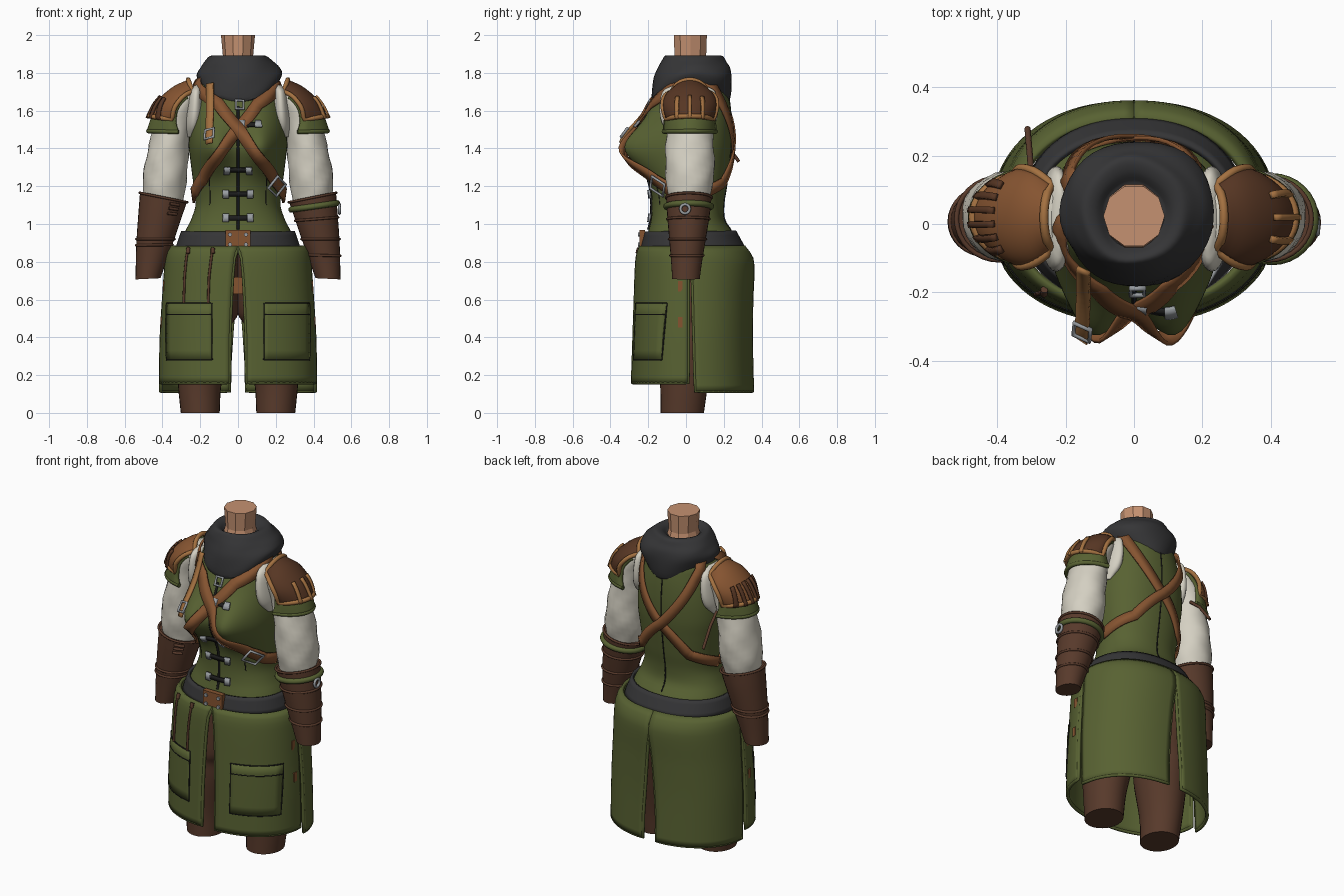
import bpy, bmesh
from math import sin, cos, pi, acos, exp, sqrt, copysign
from mathutils import Vector

cube = bpy.data.objects.get("Cube")
if cube:
    bpy.data.objects.remove(cube)


def material(name, *rgb):
    m = bpy.data.materials.new(name)
    m.use_nodes = True
    m.diffuse_color = (*rgb, 1)
    m.node_tree.nodes["Principled BSDF"].inputs["Base Color"].default_value = (*rgb, 1)
    return m


green = material("olive cloth", .097, .121, .032)
charcoal = material("charcoal cloth", .036, .036, .038)
brown = material("dark brown leather", .097, .042, .024)
leather = material("tan leather", .235, .088, .03)
trim = material("ochre trim", .37, .165, .052)
plate_brown = material("chestnut leather", .095, .037, .017)
cream = material("cream linen", .66, .63, .54)
skin = material("skin", .56, .285, .165)
silver = material("steel", .32, .34, .36)
black = material("black seam", .012, .012, .012)


# ---------- helpers ----------
def build(name, verts, faces, mat, thick=0, angle=45):
    me = bpy.data.meshes.new(name)
    me.from_pydata([tuple(v) for v in verts], [], faces)
    bm = bmesh.new()
    bm.from_mesh(me)
    bmesh.ops.remove_doubles(bm, verts=bm.verts, dist=1e-5)
    bmesh.ops.recalc_face_normals(bm, faces=bm.faces)
    bm.to_mesh(me)
    bm.free()
    me.materials.append(mat)
    ob = bpy.data.objects.new(name, me)
    bpy.context.collection.objects.link(ob)
    if thick:
        mod = ob.modifiers.new("thickness", "SOLIDIFY")
        mod.thickness, mod.offset = thick, 0
    bpy.ops.object.select_all(action="DESELECT")
    ob.select_set(True)
    bpy.context.view_layer.objects.active = ob
    if angle:
        bpy.ops.object.shade_smooth_by_angle(angle=angle * pi / 180)


def grid(name, f, nu, nv, mat, thick=0):
    verts = [f(i / nu, j / nv) for j in range(nv + 1) for i in range(nu + 1)]
    w = nu + 1
    faces = [(j * w + i, j * w + i + 1, j * w + w + i + 1, j * w + w + i)
             for j in range(nv) for i in range(nu)]
    build(name, verts, faces, mat, thick)


def tube(name, pts, r, mat, closed=False):
    cu = bpy.data.curves.new(name, "CURVE")
    cu.dimensions, cu.bevel_depth, cu.bevel_resolution = "3D", r, 2
    cu.use_fill_caps = True
    sp = cu.splines.new("POLY")
    sp.points.add(len(pts) - 1)
    for p, co in zip(sp.points, pts):
        p.co = (*co, 1)
    sp.use_cyclic_u = closed
    cu.materials.append(mat)
    bpy.context.collection.objects.link(bpy.data.objects.new(name, cu))


def box(name, center, size, mat):
    verts = [Vector(center) + Vector((x * size[0], y * size[1], z * size[2])) / 2
             for x in (-1, 1) for y in (-1, 1) for z in (-1, 1)]
    faces = [(0, 1, 3, 2), (4, 6, 7, 5), (0, 4, 5, 1), (2, 3, 7, 6), (0, 2, 6, 4), (1, 5, 7, 3)]
    build(name, verts, faces, mat, angle=0)


def sample(table, key):
    """Smooth interpolation of rows by their first column."""
    last = len(table) - 1
    key = min(max(key, table[0][0]), table[last][0])
    i = max(k for k in range(last) if table[k][0] <= key)
    a, b = table[i], table[i + 1]
    h = b[0] - a[0]
    t = (key - a[0]) / h

    def slope(k, c):
        p, q = table[max(k - 1, 0)], table[min(k + 1, last)]
        return (q[c] - p[c]) / (q[0] - p[0])
    return [(1 + 2 * t) * (1 - t) ** 2 * a[c] + t * (1 - t) ** 2 * h * slope(i, c)
            + t * t * (3 - 2 * t) * b[c] + t * t * (t - 1) * h * slope(i + 1, c)
            for c in range(1, len(a))]


def ring_point(rows, t, ang, s=1, grow=1, wobble=0):
    z, cx, cy, rx, ry, tilt, drop = sample([(i, *r) for i, r in enumerate(rows)], t)
    k = grow + wobble * (sin(3 * ang + 31 * z) + sin(5 * ang - 47 * z))
    return Vector((s * (cx + rx * k * cos(ang)), cy + ry * k * sin(ang),
                   z + tilt * rx * cos(ang) - drop * sin(ang) ** 2))


def loft(name, rows, mat, s=1, sides=28, sub=4, wobble=0, angle=45):
    """Closed skin over elliptical rings: z, cx, cy, rx, ry, tilt, drop."""
    n = (len(rows) - 1) * sub
    verts = [ring_point(rows, j / sub, 2 * pi * i / sides, s, 1, wobble)
             for j in range(n + 1) for i in range(sides)]
    faces = [(j * sides + i, j * sides + (i + 1) % sides, (j + 1) * sides + (i + 1) % sides,
              (j + 1) * sides + i) for j in range(n) for i in range(sides)]
    faces += [tuple(range(sides)), tuple(range(n * sides, (n + 1) * sides))]
    build(name, verts, faces, mat, angle=angle)


MID = .02


class Body:
    """Rounded body surface from rows: z, half width, front y, back y."""
    def __init__(self, rows, bust=0):
        self.rows, self.bust = rows, bust

    def skin(self, ang, z):
        w, front, back = sample(self.rows, z)
        d = MID - front if sin(ang) < 0 else back - MID
        c, s = [copysign(abs(k) ** .9, k) for k in (cos(ang), sin(ang))]
        p = Vector((w * c, MID + d * s, z))
        if s < 0:
            p.y -= self.bust * sum(exp(-((p.x - q) / .07) ** 2 / 2 - ((z - 1.4) / .09) ** 2 / 2)
                                   for q in (-.125, .125)) * min(1, -2 * s)
        return p

    def at(self, ang, z, off=0):
        e = .01
        around = self.skin(ang + e, z) - self.skin(ang - e, z)
        normal = around.cross(self.skin(ang, z + e) - self.skin(ang, z - e)).normalized()
        return self.skin(ang, z) + normal * off

    def angle(self, x, z, side):
        k = min(1, abs(x) / sample(self.rows, z)[0]) ** (1 / .9)
        return side * acos(copysign(k, x))

    def line(self, path, side, off, n=10):
        keys = [(self.angle(x, z, side), z) for x, z in path]
        out = []
        for (a, z), (b, y) in zip(keys, keys[1:]):
            out += [(a + (b - a) * i / n, z + (y - z) * i / n) for i in range(n)]
        return [self.at(a, z, off) for a, z in out + keys[-1:]]

    def ribbon(self, name, path, side, width, mat, off=.014, thick=.012):
        top, low = self.line(path, side, off + .02), self.line(path, side, off)
        last = len(low) - 1
        verts = []
        for i, p in enumerate(low):
            t = low[min(i + 1, last)] - low[max(i - 1, 0)]
            edge = t.cross(top[i] - p).normalized() * width / 2
            verts += [p - edge, p + edge]
        faces = [(2 * i, 2 * i + 1, 2 * i + 3, 2 * i + 2) for i in range(last)]
        build(name, verts, faces, mat, thick, 30)

    def buckle(self, name, path, width, off):
        a, b = self.line(path, -1, off, 1)
        side = (b - a).cross(self.line(path, -1, off + .02, 1)[0] - a).normalized() * width
        tube(name, [a - side, a + side, b + side, b - side], .008, silver, True)


torso = Body([(.86, .315, -.225, .30), (.96, .28, -.2, .245), (1.02, .25, -.185, .205),
              (1.1, .225, -.18, .2), (1.2, .235, -.185, .215), (1.32, .25, -.205, .23),
              (1.42, .26, -.222, .24), (1.55, .25, -.21, .24), (1.68, .22, -.165, .225),
              (1.75, .2, -.13, .2), (1.8, .12, -.08, .13)], bust=.125)
skirt = Body([(.1, .41, -.285, .352), (.4, .405, -.275, .345), (.6, .393, -.268, .347),
              (.8, .378, -.26, .352), (.85, .368, -.252, .33), (.88, .348, -.24, .305)])

# ---------- vest, belt, neck, cowl ----------
grid("vest", lambda u, v: torso.at(2 * pi * u, .86 + .94 * v), 72, 48, green)
grid("belt", lambda u, v: torso.at(2 * pi * u, .865 + .09 * v, .012), 56, 4, charcoal, .016)
loft("neck", [(1.8, 0, .023, .105, .115, 0, 0), (1.89, 0, .023, .08, .088, 0, 0),
              (2, 0, .023, .09, .092, 0, 0)], skin, sides=10, sub=1, angle=0)
loft("cowl", [(1.73, 0, .02, .16, .16, 0, .08), (1.735, .005, .018, .2, .205, 0, .085),
              (1.79, .012, .037, .226, .208, 0, .035), (1.83, .008, .045, .208, .194, 0, .01),
              (1.86, .002, .04, .182, .172, 0, 0), (1.89, 0, .038, .148, .152, 0, 0),
              (1.885, 0, .03, .115, .122, 0, 0), (1.86, 0, .025, .088, .095, 0, 0)],
     charcoal, sides=40, wobble=.014)

# belt plate with rivets
box("belt_plate", (0, -.232, .918), (.13, .03, .1), leather)
for x in (-.042, .042):
    for z in (.892, .944):
        tube("belt_rivet", [(x, -.255, z), (x, -.24, z)], .011, silver)

# vest seams and clasps
tube("front_seam", torso.line([(0, .97), (0, 1.3), (0, 1.62)], -1, .002), .007, black)
tube("back_seam", torso.line([(0, .97), (0, 1.3), (0, 1.68)], 1, -.001), .004, black)
for x in (-.15, .15):
    tube("front_dart", torso.line([(x, 1.1), (x, 1.24)], -1, -.001), .003, black)
for x, z, w in ((0, 1.03, .062), (0, 1.16, .062), (0, 1.29, .062), (.065, 1.52, .04)):
    torso.ribbon("clasp_strap", [(x - w, z), (x + w, z)], -1, .024, black, .01)
    for e in (x - w, x + w):
        torso.ribbon("clasp_end", [(e - .015, z), (e + .015, z)], -1, .044, silver, .016)
torso.buckle("collar_buckle", [(.01, 1.65), (.01, 1.605)], .02, .012)

# ---------- crossed straps ----------
for s in (-1, 1):
    torso.ribbon("front_cross_strap", [(-s * .19, 1.77), (-s * .1, 1.63), (0, 1.5), (s * .115, 1.35),
                                       (s * .18, 1.24), (s * .215, 1.18), (s * .24, 1.15)],
                 -1, .064, leather, .016 + .004 * s)
    torso.ribbon("back_cross_strap", [(-s * .17, 1.76), (0, 1.39), (s * .15, 1.22), (s * .24, 1.14)],
                 1, .058, leather, .014 + .003 * s)
torso.ribbon("hanging_strap", [(-.135, 1.73), (-.135, 1.58), (-.135, 1.42)], -1, .042, trim, .03)
torso.buckle("strap_buckle", [(.165, 1.235), (.2, 1.185)], .04, .034)
torso.buckle("hanging_buckle", [(-.135, 1.48), (-.135, 1.44)], .026, .036)

# ---------- skirt panels, pockets, cords ----------
for s in (-1, 1):
    for side, hem, high, flare in ((-1, .16, .87, .35), (1, .115, .75, .7)):
        def panel(u, v):
            z = hem + (.88 - hem) * v
            gap = .045 * min(1, max(0, (high - z) / .5)) ** flare
            a = skirt.angle(gap, z, side)
            b = side * (.02 + (.05 if side > 0 else 0) * (1 - v))
            p = skirt.at(a + (b - a) * u, z)
            return Vector((s * p.x, p.y, p.z))
        grid(("front" if side < 0 else "back") + "_skirt_panel", panel, 24, 24, green, .018)
        rim = [panel(0, 1 - i / 12) for i in range(13)] + [panel(i / 16, 0) for i in range(17)] \
            + [panel(1, i / 12) for i in range(13)]
        tube("skirt_piping", rim, .01, green)
    inner, outer = s * .135, s * .37
    border = [(inner, .28), (outer, .28), (outer, .58), (inner, .58), (inner, .28)]

    def pocket(u, v):
        z = .28 + .3 * v
        return skirt.at(skirt.angle(inner + (outer - inner) * u, z, -1), z, .01)
    grid("pocket", pocket, 10, 6, green, .005)
    tube("pocket_edge", skirt.line(border, -1, .01), .0035, black)
    tube("pocket_flap", skirt.line([(inner, .52), (outer, .52)], -1, .011), .0035, black)
    for z in (.48, .67):
        box("side_toggle", (s * (.4 if z < .5 else .386), -.03, z), (.02, .025, .055), leather)
for x in (-.275, -.15):
    tube("skirt_cord", skirt.line([(x + .02, .86), (x, .72), (x - .005, .58)], -1, .014), .007, brown)
    tube("cord_knot", skirt.line([(x + .02, .865), (x + .02, .84)], -1, .016), .011, brown)

# ---------- trousers ----------
for s in (-1, 1):
    loft("trouser_leg", [(0, .2, -.02, .103, .115, 0, 0), (.15, .203, -.01, .115, .127, 0, 0),
                         (.35, .19, 0, .14, .155, 0, 0), (.46, .18, .01, .143, .17, 0, 0),
                         (.53, .165, .01, .168, .18, 0, 0), (.7, .15, .03, .17, .2, 0, 0),
                         (.86, .14, .03, .16, .2, 0, 0)], brown, s)
box("crotch_flap", (0, -.15, .675), (.08, .03, .09), leather)

# ---------- arms ----------
armhole = [(1.735, .215, .015, .015, .08, 0, 0), (1.7, .222, .015, .04, .14, 0, 0),
           (1.6, .228, .015, .05, .155, 0, 0), (1.52, .236, .015, .047, .135, 0, 0),
           (1.46, .25, .015, .02, .08, 0, 0)]
sleeve = [(1.725, .245, .02, .03, .06, 0, 0), (1.695, .27, .02, .07, .105, 0, 0),
          (1.62, .31, .02, .095, .122, 0, 0), (1.5, .35, .02, .1, .122, 0, 0),
          (1.35, .375, .02, .112, .13, 0, 0), (1.22, .388, .02, .116, .125, 0, 0),
          (1.11, .395, .015, .1, .1, 0, 0)]
bracer = [(1.14, .395, .015, .124, .12, .2, 0), (1.05, .412, .013, .115, .113, .1, 0),
          (.92, .437, .008, .1, .097, 0, 0), (.8, .46, .003, .081, .082, -.03, 0),
          (.71, .476, 0, .066, .073, -.05, 0)]


def arm_band(name, t, s, r, mat, grow=1.01):
    tube(name, [ring_point(bracer, t, pi * i / 16, s, grow) for i in range(32)], r, mat, True)


for s in (-1, 1):
    loft("armhole_lining", armhole, cream, s)
    loft("sleeve", sleeve, cream, s, wobble=.018)
    loft("bracer", bracer, brown, s)
    for t in ((0, 1.2, 2, 2.7) if s > 0 else (0, 2, 2.25)):
        arm_band("bracer_ridge", t, s, .007, brown)
arm_band("wrist_sash", .55, 1, .016, green, 1.02)
tube("sash_ring", [(.537, -.005 + .024 * cos(i * pi / 8), 1.08 + .024 * sin(i * pi / 8))
                   for i in range(16)], .008, silver, True)
for t in (.3, .6, .9):
    tube("bracer_lace", [ring_point(bracer, t, pi * k, -1, 1.03) for k in (1.25, 1.33, 1.4)], .008, brown)

# ---------- shoulder guards ----------
ARC = [(0, .255, 1.742), (.35, .335, 1.705), (.7, .412, 1.635), (1, .452, 1.56), (1.35, .475, 1.492)]


def guard(s, u, v, off=0, half=None):
    """Shell point, u in -1..1 across and v along the arm."""
    x, z = sample(ARC, v)
    h = (half or .085 + .05 * sin(pi * min(v, 1) * .8)) + off * .4
    bow = 1 - sqrt(1 - .95 * min(1, u * u))
    return Vector((s * (x + off * (.4 + .5 * v) - (.03 + .13 * v) * bow), MID + h * u,
                   z + off * (1 - .5 * v) - .08 * max(0, 1 - .7 * v) * bow))


for s in (-1, 1):
    grid("guard_base", lambda u, v: guard(s, 2 * u - 1, .25 + 1.1 * v, 0, .118 + .019 * v),
         20, 14, green, .016)
    tube("guard_base_hem", [guard(s, i / 10 - 1, 1.35, 0, .137) for i in range(21)], .012, green)
    grid("guard_plate", lambda u, v: guard(s, 2 * u - 1, v, .016), 20, 12,
         leather if s < 0 else plate_brown, .014)
    edge = [guard(s, -1, i / 10, .022) for i in range(10)] + \
           [guard(s, i / 10 - 1, 1, .022) for i in range(20)] + \
           [guard(s, 1, 1 - i / 10, .022) for i in range(10)] + \
           [guard(s, 1 - i / 4, 0, .022) for i in range(8)]
    tube("guard_trim", edge, .013, trim, True)
    for u in ((-.55, 0, .55) if s > 0 else (-.8, -.5, -.17, .17, .5, .8)):
        grid("guard_strap", lambda p, q: guard(s, u * (.8 + .2 * q) + (p - .5) * .13, .6 + .46 * q, .03),
             2, 6, trim if s > 0 else plate_brown, .012)

# loose lace tip behind the right shoulder
tube("loose_lace", [(-.3, .13, 1.5), (-.305, .2, 1.44), (-.312, .28, 1.33)], .009, brown)
